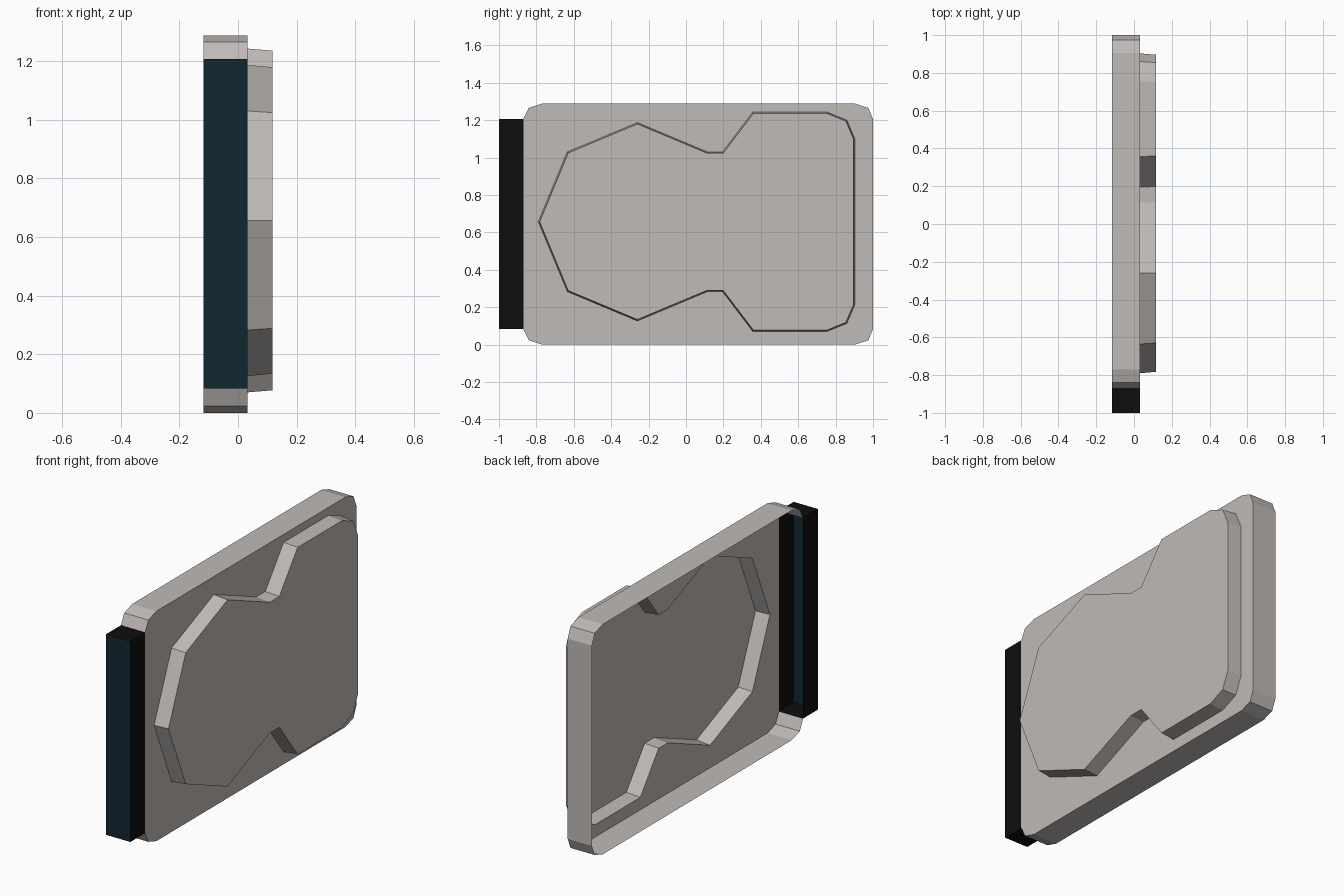
import bpy, bmesh
from mathutils import Vector

if "Cube" in bpy.data.objects:
    bpy.data.objects.remove(bpy.data.objects["Cube"])

BACK, PLATE, RAISE = -0.117, 0.033, 0.084
MID = 0.6565   # mirror height of the raised outline
HALF = 0.644   # half height of the tray


def material(name, rgb):
    m = bpy.data.materials.new(name)
    m.diffuse_color = (*rgb, 1)
    m.use_nodes = True
    m.node_tree.nodes["Principled BSDF"].inputs["Base Color"].default_value = m.diffuse_color
    return m


grey = material("warm grey", (0.53, 0.495, 0.475))
black = material("black", (0.004, 0.004, 0.004))
blue = material("dark blue", (0.005, 0.020, 0.031))


def finish(bm, name, mats):
    mesh = bpy.data.meshes.new(name)
    bm.to_mesh(mesh)
    bm.free()
    for m in mats:
        mesh.materials.append(m)
    ob = bpy.data.objects.new(name, mesh)
    bpy.context.collection.objects.link(ob)
    return ob


def mirrored(upper, mid):
    """Complete an outline whose upper half is listed from -y to +y."""
    return upper + [(y, 2 * mid - z) for y, z in reversed(upper) if abs(z - mid) > 1e-4]


def loop(bm, pts, x):
    vs = [bm.verts.new((x, y, z)) for y, z in pts]
    return vs, [bm.edges.new((vs[i], vs[(i + 1) % len(vs)])) for i in range(len(vs))]


# Tray: front plate with a hole for the raised panel, rim walls, open back
outer = mirrored([(-0.87, 1.205), (-0.84, 1.265), (-0.77, 1.288),
                  (0.905, 1.288), (0.975, 1.265), (1.0, 1.205)], HALF)
shape = mirrored([(-0.79, MID), (-0.635, 1.03), (-0.26, 1.187), (0.115, 1.03),
                  (0.195, 1.03), (0.357, 1.243), (0.755, 1.243),
                  (0.86, 1.20), (0.903, 1.10)], MID)

bm = bmesh.new()
front, rim = loop(bm, outer, PLATE)
_, hole = loop(bm, shape, PLATE)
bmesh.ops.triangle_fill(bm, use_beauty=True, use_dissolve=False,
                        edges=rim + hole, normal=Vector((1, 0, 0)))
for f in bm.faces:
    f.normal_update()
    if f.normal.x < 0:
        f.normal_flip()
back = [bm.verts.new((BACK, v.co.y, v.co.z)) for v in front]
n = len(front)
for i in range(n - 1):   # the flat -y side stays open into the spine
    j = i + 1
    f = bm.faces.new((front[i], front[j], back[j], back[i]))
    f.normal_update()
    c = f.calc_center_median() - Vector((0, 0.065, HALF))
    if f.normal.y * c.y + f.normal.z * c.z < 0:
        f.normal_flip()
finish(bm, "tray", [grey])

# Raised panel: tapered, hollow from behind
bm = bmesh.new()
vs, _ = loop(bm, shape, PLATE)
cap = bm.faces.new(vs)
cap.normal_update()
if cap.normal.x < 0:
    cap.normal_flip()
bmesh.ops.inset_region(bm, faces=[cap], use_boundary=True, use_even_offset=True,
                       thickness=0.007, depth=0)
for v in cap.verts:
    v.co.x = PLATE + RAISE
bm.normal_update()
finish(bm, "raised_panel", [grey])

# Spine: box open towards the tray, with a blue outer face
bm = bmesh.new()
bmesh.ops.create_cube(bm, size=1)
for v in bm.verts:
    v.co = (PLATE if v.co.x > 0 else BACK,
            -0.87 if v.co.y > 0 else -1.0,
            1.207 if v.co.z > 0 else 0.083)
bm.normal_update()
bmesh.ops.delete(bm, geom=[f for f in bm.faces if f.normal.y > 0.5], context='FACES_ONLY')
for f in bm.faces:
    f.material_index = 1 if f.normal.y < -0.5 else 0
finish(bm, "spine", [black, blue])
